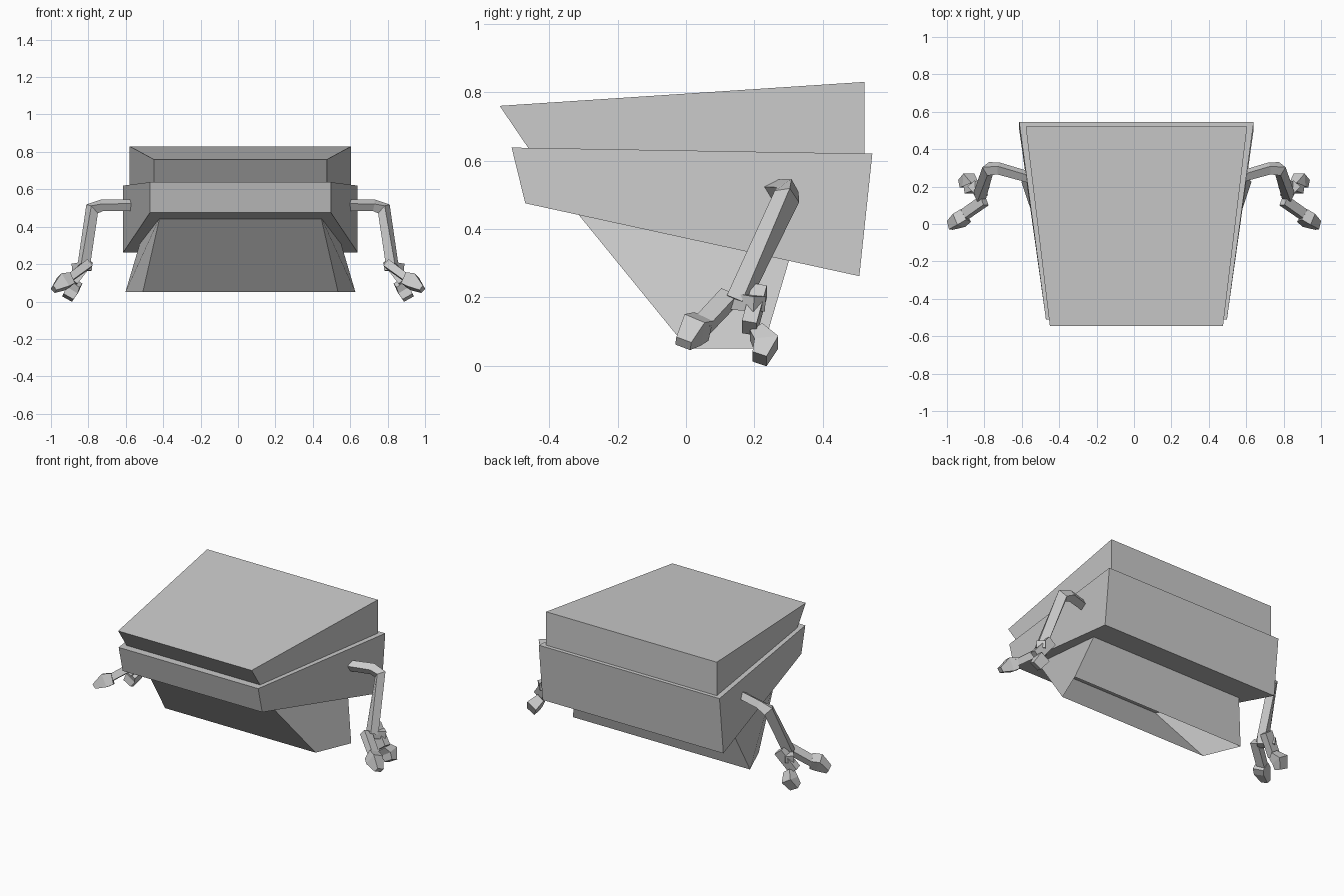
import bpy, bmesh
from mathutils import Vector

if "Cube" in bpy.data.objects:
    bpy.data.objects.remove(bpy.data.objects["Cube"])

CX = 0.013  # body sits slightly off the arm mirror plane


def make(name, verts, faces):
    me = bpy.data.meshes.new(name)
    bm = bmesh.new()
    vs = [bm.verts.new(v) for v in verts]
    for f in faces:
        bm.faces.new([vs[i] for i in f])
    bmesh.ops.recalc_face_normals(bm, faces=bm.faces)
    bm.to_mesh(me)
    bm.free()
    ob = bpy.data.objects.new(name, me)
    bpy.context.collection.objects.link(ob)
    return ob


def side_block(name, profile, skip=()):
    """Profile of (y, z, half width) in the side view, widened to both sides."""
    n = len(profile)
    verts = [(CX + s * w, y, z) for s in (-1, 1) for y, z, w in profile]
    faces = [(i, (i + 1) % n, (i + 1) % n + n, i + n) for i in range(n) if i not in skip]
    faces += [tuple(range(n)), tuple(range(n, 2 * n))]
    return make(name, verts, faces)


def beam(name, path, ref):
    """Four-sided bar through (point, half width, half depth), mirrored in x."""
    pts = [Vector(p) for p, _, _ in path]
    verts, faces = [], []
    for i, (_, a, b) in enumerate(path):
        d0 = (pts[i] - pts[max(i - 1, 0)]).normalized()
        d1 = (pts[min(i + 1, len(pts) - 1)] - pts[i]).normalized()
        t = (d0 + d1).normalized()
        u = Vector(ref)
        u = (u - t * u.dot(t)).normalized()
        v = t.cross(u)
        verts += [pts[i] + u * a * p + v * b * q for p, q in ((-1, -1), (1, -1), (1, 1), (-1, 1))]
        if i:
            k = 4 * i
            faces += [(k - 4 + j, k - 4 + (j + 1) % 4, k + (j + 1) % 4, k + j) for j in range(4)]
    n = len(verts)
    faces += [(0, 1, 2, 3), (n - 4, n - 3, n - 2, n - 1)]
    ob = make(name, verts, faces)
    m = ob.modifiers.new("Mirror", 'MIRROR')
    m.use_axis = (True, False, False)
    m.use_clip = False
    m.use_mirror_merge = False
    return ob


# Stacked body: lid, main block and open-bottomed base
side_block("lid", [(-0.545, 0.76, 0.463), (0.522, 0.83, 0.592),
                   (0.522, 0.62, 0.592), (-0.46, 0.635, 0.463)])
side_block("main_block", [(-0.51, 0.638, 0.484), (0.545, 0.62, 0.627),
                          (0.507, 0.262, 0.627), (-0.47, 0.475, 0.484)])
side_block("base", [(-0.325, 0.455, 0.43), (0.305, 0.32, 0.535),
                    (0.225, 0.05, 0.615), (0.005, 0.05, 0.522)], skip=(2,))

# Arms: shoulder, elbow, wrist
beam("arm", [((0.56, 0.25, 0.515), 0.022, 0.022),
             ((0.725, 0.297, 0.515), 0.025, 0.022),
             ((0.78, 0.295, 0.495), 0.026, 0.03),
             ((0.825, 0.15, 0.19), 0.026, 0.026)], (0.2, 1, 0.5))

# Two-finger claws
beam("front_finger", [((0.80, 0.125, 0.20), 0.022, 0.027),
                      ((0.915, 0.045, 0.115), 0.02, 0.027)], (0.3, 0.3, 1))
beam("front_fingertip", [((0.90, 0.045, 0.115), 0.032, 0.034),
                         ((0.935, 0.02, 0.105), 0.04, 0.034),
                         ((0.985, -0.008, 0.065), 0.015, 0.024)], (0.3, 0.3, 1))
beam("rear_finger", [((0.80, 0.215, 0.22), 0.022, 0.03),
                     ((0.885, 0.185, 0.11), 0.022, 0.03)], (0, 1, 0))
beam("rear_fingertip", [((0.86, 0.205, 0.10), 0.022, 0.025),
                        ((0.885, 0.235, 0.065), 0.035, 0.035),
                        ((0.91, 0.215, 0.02), 0.022, 0.03)], (0, 1, 0))
beam("wrist", [((0.80, 0.14, 0.19), 0.025, 0.025),
               ((0.87, 0.215, 0.18), 0.022, 0.025)], (0, 0, 1))
